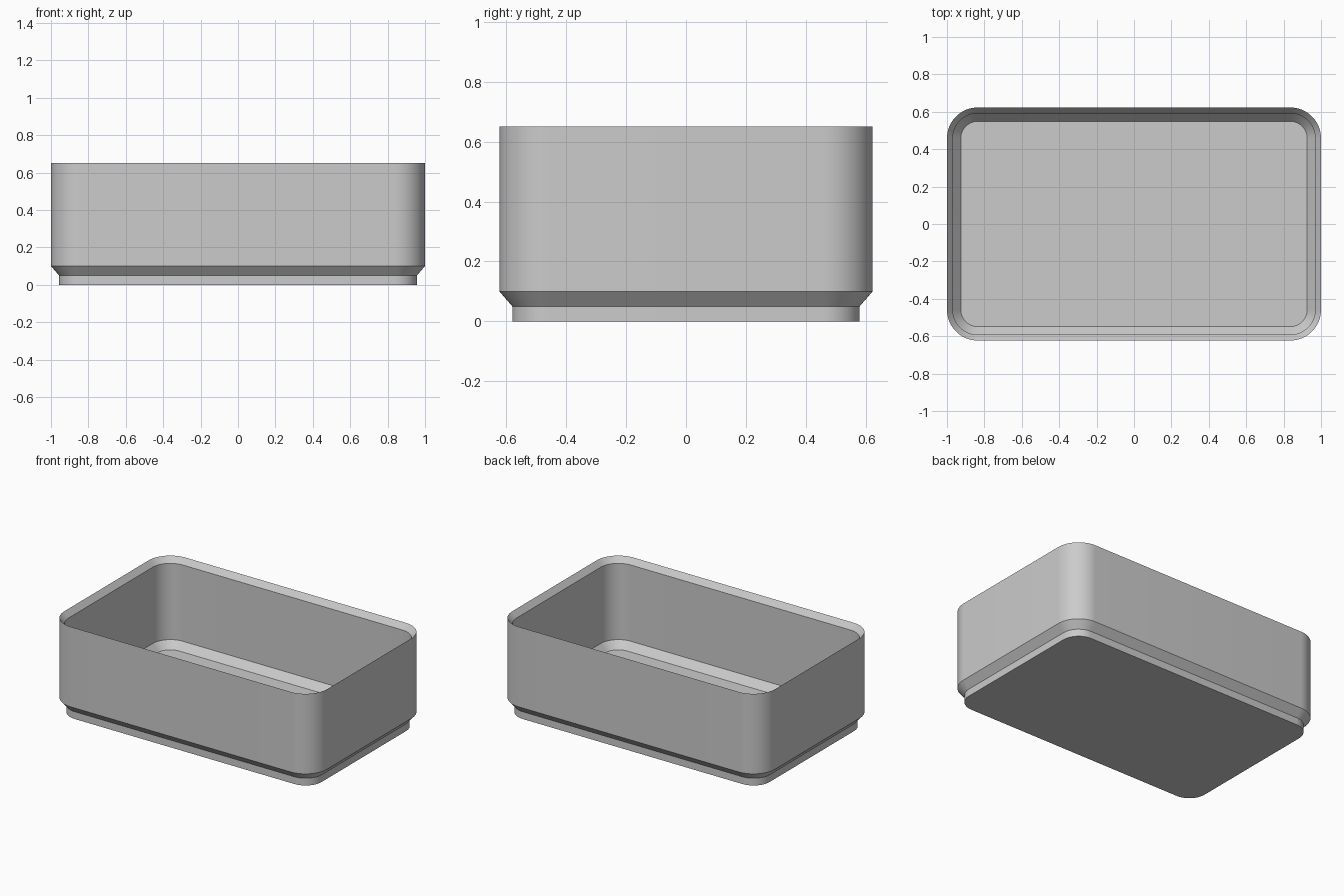
import bpy, bmesh
from math import sin, cos, pi, radians

if "Cube" in bpy.data.objects:
    bpy.data.objects.remove(bpy.data.objects["Cube"], do_unlink=True)

HALF_X, HALF_Y, RADIUS = 1.0, 0.623, 0.165
CORNER_STEPS = 16

# One plain grey plastic
grey = bpy.data.materials.new("grey plastic")
grey.use_nodes = True
colour = (0.6, 0.6, 0.6, 1)
grey.diffuse_color = colour
grey.node_tree.nodes["Principled BSDF"].inputs["Base Color"].default_value = colour


def rounded_loop(bm, inset, z):
    """Ring of vertices round a rounded rectangle, inset from the outer wall."""
    r = RADIUS - inset
    ring = []
    for corner, (sx, sy) in enumerate([(1, 1), (-1, 1), (-1, -1), (1, -1)]):
        cx, cy = sx * (HALF_X - RADIUS), sy * (HALF_Y - RADIUS)
        for i in range(CORNER_STEPS + 1):
            a = (corner + i / CORNER_STEPS) * pi / 2
            ring.append(bm.verts.new((cx + r * cos(a), cy + r * sin(a), z)))
    return ring


# Wall section (inset, height): foot, flare, outer wall, bevelled rim, inner wall, floor
profile = [(0.043, 0), (0.043, 0.05), (0, 0.10), (0, 0.65),
           (0.031, 0.611), (0.031, 0.087), (0.074, 0.037)]

bm = bmesh.new()
rings = [rounded_loop(bm, inset, z) for inset, z in profile]
for lower, upper in zip(rings, rings[1:]):
    n = len(lower)
    for i in range(n):
        j = (i + 1) % n
        bm.faces.new((lower[i], lower[j], upper[j], upper[i]))

# Underside and inside floor
bm.faces.new(rings[0][::-1])
bm.faces.new(rings[-1])
bmesh.ops.recalc_face_normals(bm, faces=bm.faces)

mesh = bpy.data.meshes.new("stacking_tray")
bm.to_mesh(mesh)
bm.free()
mesh.materials.append(grey)
tray = bpy.data.objects.new("stacking_tray", mesh)
bpy.context.collection.objects.link(tray)

# Smooth corners, crisp bevel edges
bpy.ops.object.select_all(action='DESELECT')
tray.select_set(True)
bpy.context.view_layer.objects.active = tray
bpy.ops.object.shade_smooth_by_angle(angle=radians(25))
